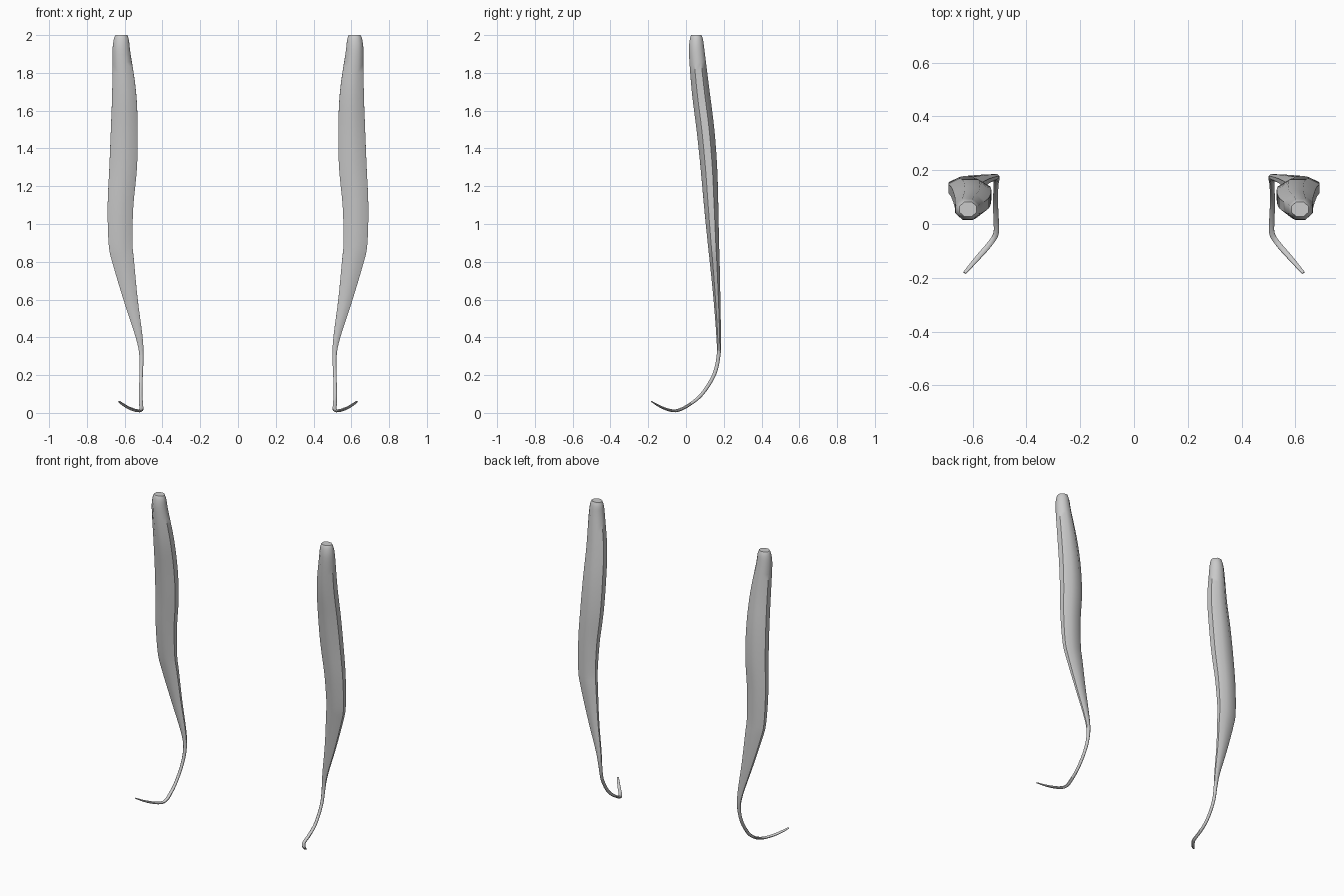
import bpy, bmesh, math
from mathutils import Vector

if "Cube" in bpy.data.objects:
    bpy.data.objects.remove(bpy.data.objects["Cube"])

grey = bpy.data.materials.new("plain_grey")
grey.use_nodes = True
colour = (0.6, 0.6, 0.6, 1)
grey.diffuse_color = colour
grey.node_tree.nodes["Principled BSDF"].inputs["Base Color"].default_value = colour

# Spine of the left strand: x, y, z, half width, half depth
SPINE = [
    (.617, .055, 2.0, .032, .027),
    (.618, .055, 1.97, .041, .036),
    (.617, .058, 1.9, .048, .042),
    (.603, .078, 1.7, .063, .047),
    (.602, .103, 1.5, .071, .047),
    (.608, .121, 1.3, .073, .044),
    (.622, .133, 1.1, .068, .038),
    (.622, .145, .9, .063, .03),
    (.607, .152, .8, .057, .026),
    (.568, .164, .6, .037, .018),
    (.523, .173, .4, .018, .012),
    (.511, .172, .3, .011, .01),
    (.513, .148, .2, .009, .01),
    (.515, .085, .1, .009, .009),
    (.513, .02, .045, .01, .008),
    (.513, -.035, .016, .01, .008),
    (.537, -.075, .012, .01, .007),
    (.585, -.13, .03, .009, .006),
    (.63, -.182, .06, .006, .003),
]
SIDES, STEPS = 8, 4


def smooth_rows(rows):
    """Catmull-Rom interpolation through the spine rows."""
    pts = [rows[0]] + rows + [rows[-1]]
    out = []
    for i in range(1, len(pts) - 2):
        quads = list(zip(*pts[i - 1:i + 3]))
        for s in range(STEPS):
            t = s / STEPS
            out.append([b + t / 2 * (c - a + t * (2*a - 5*b + 4*c - d + t * (3*(b - c) + d - a)))
                        for a, b, c, d in quads])
    return out + [list(rows[-1])]


def make_strand(name, mirror):
    rows = smooth_rows(SPINE)
    bm = bmesh.new()
    rings = []
    k = 1 / math.cos(math.pi / SIDES)
    for i, (x, y, z, w, d) in enumerate(rows):
        before, after = rows[max(i - 1, 0)], rows[min(i + 1, len(rows) - 1)]
        tangent = (Vector(after[:3]) - Vector(before[:3])).normalized()
        if i == 0:
            tangent = Vector((0, 0, -1))
        across = (Vector((1, 0, 0)) - tangent * tangent.x).normalized()
        deep = tangent.cross(across)
        ring = []
        for j in range(SIDES):
            a = (j + .5) * math.tau / SIDES
            p = Vector((x, y, z)) + across * (w * k * math.cos(a)) + deep * (d * k * math.sin(a))
            ring.append(bm.verts.new((p.x * mirror, p.y, p.z)))
        rings.append(ring)
    for r, s in zip(rings, rings[1:]):
        for j in range(SIDES):
            n = (j + 1) % SIDES
            bm.faces.new((r[j], r[n], s[n], s[j]))
    # Closed ends
    bm.faces.new(rings[0])
    bm.faces.new(rings[-1])
    bmesh.ops.recalc_face_normals(bm, faces=bm.faces)
    mesh = bpy.data.meshes.new(name)
    bm.to_mesh(mesh)
    bm.free()
    mesh.materials.append(grey)
    obj = bpy.data.objects.new(name, mesh)
    bpy.context.collection.objects.link(obj)
    bpy.ops.object.select_all(action="DESELECT")
    obj.select_set(True)
    bpy.context.view_layer.objects.active = obj
    bpy.ops.object.shade_smooth_by_angle(angle=math.radians(50))


make_strand("left_strand", 1)
make_strand("right_strand", -1)
